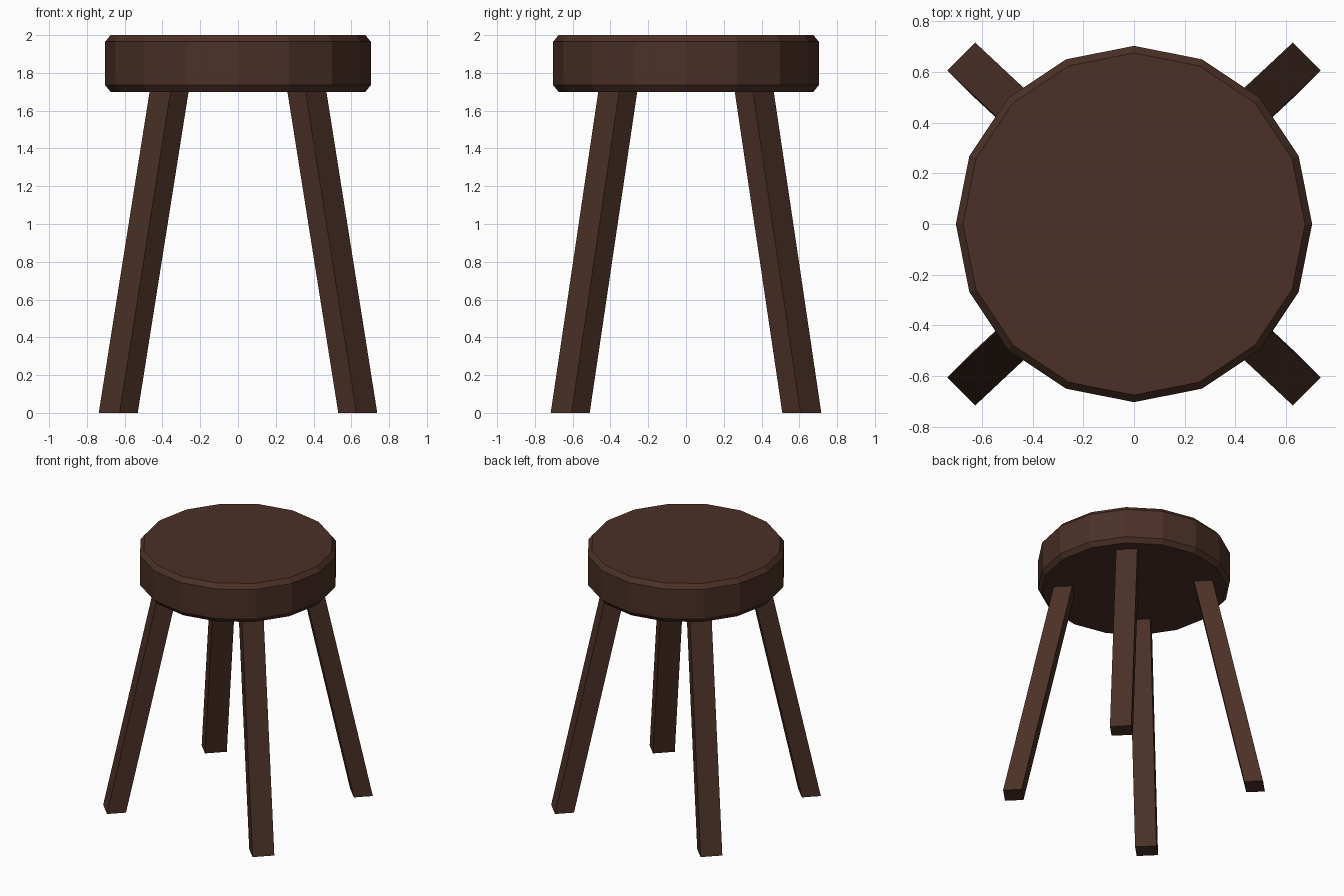
import bpy
import bmesh
from math import cos, sin, pi
from mathutils import Vector

cube = bpy.data.objects.get("Cube")
if cube:
    bpy.data.objects.remove(cube, do_unlink=True)

# Dark wood, shared by every part
wood = bpy.data.materials.new("dark_brown_wood")
wood.use_nodes = True
colour = (0.07, 0.03, 0.02, 1)
wood.diffuse_color = colour
bsdf = wood.node_tree.nodes["Principled BSDF"]
bsdf.inputs["Base Color"].default_value = colour
bsdf.inputs["Roughness"].default_value = 0.8


def loft(name, rings):
    """Flat-shaded solid skinned through matching rings of points, capped at both ends."""
    bm = bmesh.new()
    loops = [[bm.verts.new(p) for p in ring] for ring in rings]
    n = len(loops[0])
    for low, high in zip(loops, loops[1:]):
        for i in range(n):
            j = (i + 1) % n
            bm.faces.new((low[i], low[j], high[j], high[i]))
    bm.faces.new(loops[0][::-1])
    bm.faces.new(loops[-1])
    bmesh.ops.recalc_face_normals(bm, faces=bm.faces)
    mesh = bpy.data.meshes.new(name)
    bm.to_mesh(mesh)
    bm.free()
    mesh.materials.append(wood)
    obj = bpy.data.objects.new(name, mesh)
    bpy.context.collection.objects.link(obj)
    return obj


# Seat: sixteen-sided disc with chamfered rims
SIDES = 16
profile = [(0.675, 1.70), (0.703, 1.735), (0.703, 1.965), (0.675, 2.0)]
loft("seat", [[(r * cos(2 * pi * i / SIDES), r * sin(2 * pi * i / SIDES), z)
               for i in range(SIDES)] for r, z in profile])

# Legs: splayed rectangular posts set diagonally, cut level at the floor
FOOT = Vector((0.634, 0.613, 0))
TOP = Vector((0.357, 0.354, 1.75))
for sy, end in ((-1, "front"), (1, "back")):
    for sx, side in ((1, "left"), (-1, "right")):
        out = Vector((sx, sy, 0)).normalized() * 0.068
        across = Vector((-sy, sx, 0)).normalized() * 0.078
        rings = []
        for c in (FOOT, TOP):
            centre = Vector((c.x * sx, c.y * sy, c.z))
            rings.append([centre + out * a + across * b
                          for a, b in ((1, 1), (-1, 1), (-1, -1), (1, -1))])
        loft(f"{end}_{side}_leg", rings)
